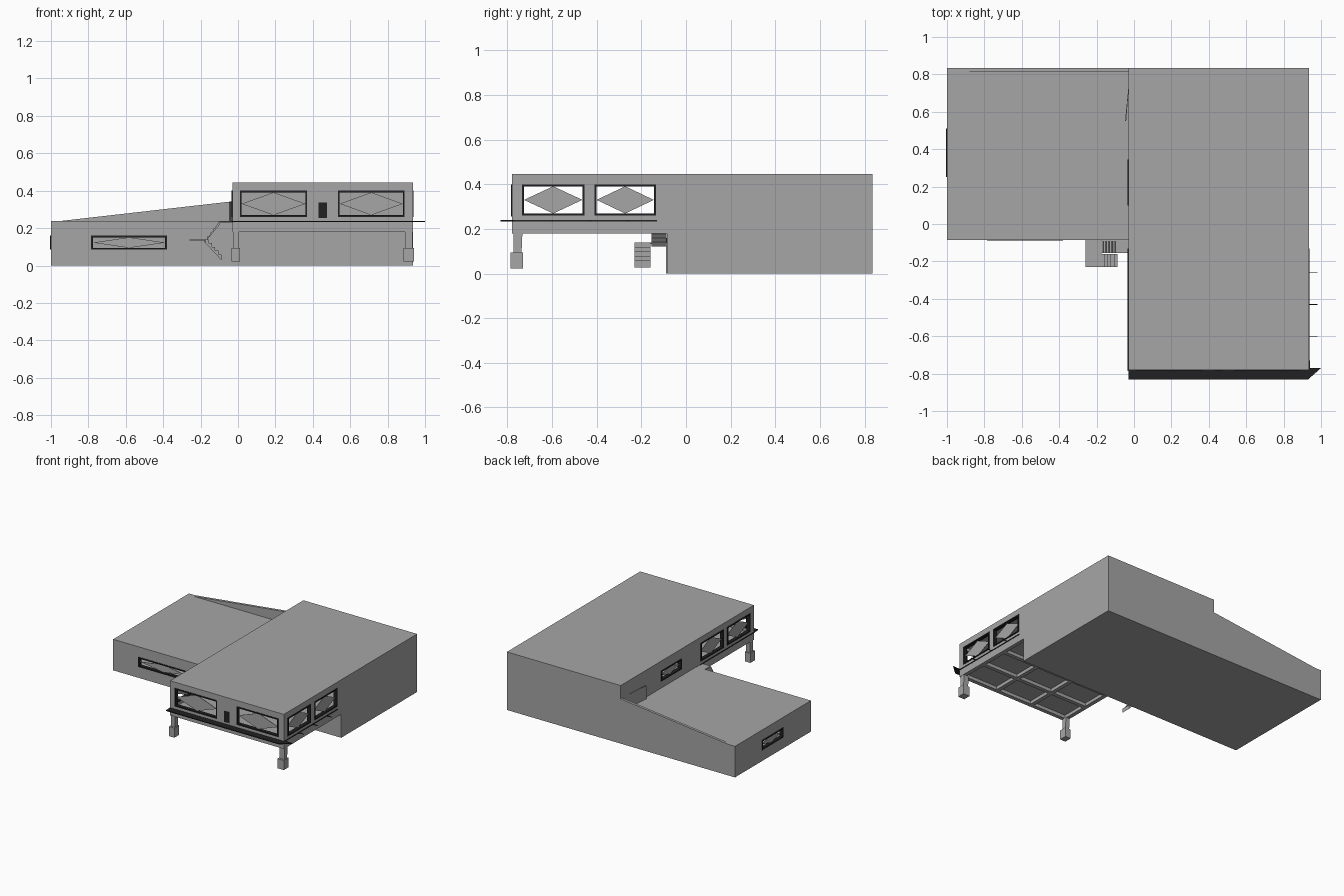
import bpy, bmesh

if "Cube" in bpy.data.objects:
    bpy.data.objects.remove(bpy.data.objects["Cube"])


def material(name, value):
    m = bpy.data.materials.new(name)
    m.diffuse_color = (value, value, value, 1)
    m.use_nodes = True
    m.node_tree.nodes["Principled BSDF"].inputs["Base Color"].default_value = m.diffuse_color
    return m


GREY = material("concrete_grey", 0.38)
BLACK = material("black_trim", 0.015)


def prism(name, pts, axis, lo, hi, mat=GREY):
    """Extrude a 2D outline along an axis: x -> (y,z), y -> (x,z), z -> (x,y)."""
    place = {"x": lambda a, b, d: (d, a, b),
             "y": lambda a, b, d: (a, d, b),
             "z": lambda a, b, d: (a, b, d)}[axis]
    bm = bmesh.new()
    ends = [[bm.verts.new(place(a, b, d)) for a, b in pts] for d in (lo, hi)]
    n = len(pts)
    for ring in ends:
        bm.faces.new(ring)
    for i in range(n):
        j = (i + 1) % n
        bm.faces.new((ends[0][i], ends[0][j], ends[1][j], ends[1][i]))
    bmesh.ops.recalc_face_normals(bm, faces=bm.faces)
    me = bpy.data.meshes.new(name)
    bm.to_mesh(me)
    bm.free()
    me.materials.append(mat)
    ob = bpy.data.objects.new(name, me)
    bpy.context.collection.objects.link(ob)
    return ob


def rect(a0, a1, b0, b1):
    return [(a0, b0), (a1, b0), (a1, b1), (a0, b1)]


def box(name, x0, x1, y0, y1, z0, z1, mat=GREY):
    return prism(name, rect(x0, x1, y0, y1), "z", z0, z1, mat)


def cut(ob, cutters):
    """Subtract the cutters, bake the result and remove them."""
    for c in cutters:
        c.hide_render = True
        mod = ob.modifiers.new("opening", "BOOLEAN")
        mod.operation, mod.solver, mod.object = "DIFFERENCE", "EXACT", c
    bpy.context.view_layer.update()
    dg = bpy.context.evaluated_depsgraph_get()
    me = bpy.data.meshes.new_from_object(ob.evaluated_get(dg))
    ob.modifiers.clear()
    ob.data = me
    for c in cutters:
        bpy.data.objects.remove(c)


def window(axis, pos, a0, a1, z0, z1):
    """Black frame and diamond pane in a wall; returns the opening cutter."""
    f = 0.009
    lo, hi = pos - 0.014, pos + 0.014
    for r in (rect(a0, a1, z0, z0 + f), rect(a0, a1, z1 - f, z1),
              rect(a0, a0 + f, z0 + f, z1 - f), rect(a1 - f, a1, z0 + f, z1 - f)):
        prism("window_frame", r, axis, lo, hi, BLACK)
    am, zm = (a0 + a1) / 2, (z0 + z1) / 2
    prism("window_pane", [(a0 + f, zm), (am, z0 + f), (a1 - f, zm), (am, z1 - f)],
          axis, pos - 0.002, pos + 0.002)
    return prism("window_cutter", rect(a0, a1, z0, z1), axis, pos - 0.04, pos + 0.04)


# Main block: raised at the front, down to the ground at the back
L, R, FRONT, MID, BACK = -0.03, 0.935, -0.78, -0.085, 0.835
T = 0.02
main = prism("main_block", [(FRONT, 0.18), (MID, 0.18), (MID, 0), (BACK, 0),
                            (BACK, 0.445), (FRONT, 0.445)], "x", L, R)
cutters = [box("room_cutter", L + T, R - T, FRONT + T, BACK - T, 0.235, 0.425)]
for a0, a1 in ((0.01, 0.37), (0.535, 0.89)):
    cutters.append(window("y", FRONT + T / 2, a0, a1, 0.26, 0.40))
for wall in (L + T / 2, R - T / 2):
    for a0, a1 in ((-0.735, -0.455), (-0.41, -0.135)):
        cutters.append(window("x", wall, a0, a1, 0.26, 0.40))
cutters.append(window("x", L + T / 2, 0.10, 0.345, 0.29, 0.37))

# Beam grid under the raised floor
nx, ny, beam = 3, 3, 0.03
sx, sy = (R - L - beam) / nx, (MID - FRONT - beam) / ny
for i in range(nx):
    for j in range(ny):
        x, y = L + beam + i * sx, FRONT + beam + j * sy
        cutters.append(box("floor_cutter", x, x + sx - beam, y, y + sy - beam, 0.15, 0.205))
cut(main, cutters)

# Low wing
wing = box("low_wing", -1, L, MID, BACK, 0, 0.238)
cut(wing, [box("wing_cutter", -1 + T, L - T, MID + T, BACK - T, 0.02, 0.218),
           window("y", MID + T / 2, -0.785, -0.38, 0.085, 0.16),
           window("x", -1 + T / 2, 0.25, 0.51, 0.085, 0.16)])

# Sloped wall along the back of the wing roof
prism("sloped_wall", [(-0.95, 0.238), (L, 0.238), (L, 0.343)], "y", BACK - 0.02, BACK)

# Roof door, slightly open
prism("roof_door", [(L, 0.73), (L - 0.018, 0.55), (L - 0.012, 0.55), (L, 0.70)],
      "z", 0.238, 0.34)

# Doors in the front walls
box("ground_door", 0.43, 0.475, MID - 0.004, MID, 0, 0.14)
box("balcony_door", 0.43, 0.475, FRONT - 0.004, FRONT, 0.255, 0.337, BLACK)

# Balcony ledge, side trim lines and small brackets
prism("balcony_ledge", [(L, -0.832), (0.93, -0.832), (1.0, -0.77), (R, -0.77),
                        (R, FRONT), (L, FRONT)], "z", 0.233, 0.239, BLACK)
for x in (L, R):
    box("side_trim", x - 0.004, x + 0.004, FRONT, -0.13, 0.233, 0.239, BLACK)
for y in (-0.26, -0.43, -0.60):
    box("side_bracket", R, 0.98, y - 0.002, y + 0.002, 0.234, 0.238, BLACK)

# Front posts on square feet
for x0, x1 in ((L - 0.005, 0.012), (0.885, 0.94)):
    box("post_foot", x0, x1, -0.787, -0.73, 0.022, 0.095)
    prism("front_post", [(-0.772, 0.09), (-0.737, 0.09), (-0.733, 0.182), (-0.772, 0.182)],
          "x", x0 + 0.007, x1 - 0.007)

# Folded outside stair: landing, lower flight, upper flight, bridge
box("stair_landing", -0.26, -0.175, -0.23, MID, 0.133, 0.139)


def flight(name, x0, z0, x1, z1, y0, y1, steps=5):
    """Thin stepped slab running between two heights."""
    dx, dz = (x1 - x0) / steps, (z1 - z0) / steps
    top = [(x0, z0)]
    for i in range(steps):
        top.append((x0 + dx * (i + 1), z0 + dz * i))
        top.append((x0 + dx * (i + 1), z0 + dz * (i + 1)))
    prism(name, top + [(x1, z1 - 0.012), (x0, z0 - 0.012 - abs(dz) * 0.3)], "y", y0, y1)


flight("lower_flight", -0.175, 0.139, -0.088, 0.04, -0.23, -0.16)
flight("upper_flight", -0.18, 0.139, -0.10, 0.236, -0.155, -0.088)
box("stair_bridge", -0.10, L, -0.155, -0.088, 0.228, 0.236)
